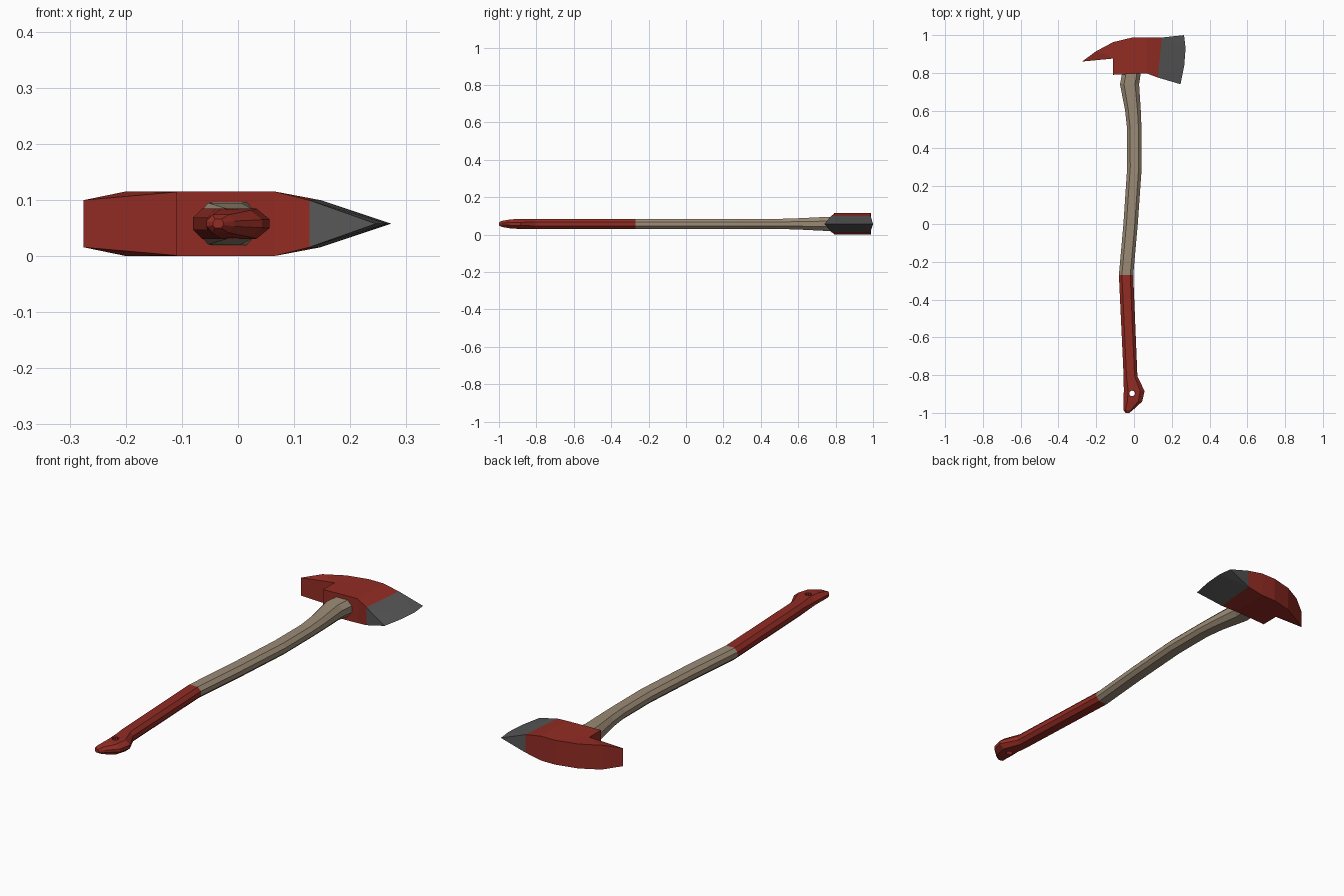
import bpy, bmesh, math

if "Cube" in bpy.data.objects:
    bpy.data.objects.remove(bpy.data.objects["Cube"])

MID = 0.0575  # height of the symmetry plane


def material(name, rgb):
    m = bpy.data.materials.new(name)
    m.diffuse_color = (*rgb, 1.0)
    m.use_nodes = True
    m.node_tree.nodes["Principled BSDF"].inputs["Base Color"].default_value = m.diffuse_color
    return m


RED = material("red paint", (0.29, 0.025, 0.017))
WOOD = material("pale wood", (0.33, 0.26, 0.18))
STEEL = material("dark steel", (0.095, 0.095, 0.095))


def finish(bm, name, mats):
    bmesh.ops.recalc_face_normals(bm, faces=bm.faces)
    mesh = bpy.data.meshes.new(name)
    bm.to_mesh(mesh)
    bm.free()
    for m in mats:
        mesh.materials.append(m)
    ob = bpy.data.objects.new(name, mesh)
    bpy.context.collection.objects.link(ob)
    return ob


def loft(name, sections, mat):
    """Eight-sided bar along y; section = y, left x, right x, half height, rim."""
    bm = bmesh.new()
    rings = []
    for y, xl, xr, h, rim in sections:
        c, w = (xl + xr) / 2, (xr - xl) / 2
        prof = [(1, -rim), (1, rim), (.58, 1), (-.58, 1),
                (-1, rim), (-1, -rim), (-.58, -1), (.58, -1)]
        rings.append([bm.verts.new((c + w * a, y, MID + h * b)) for a, b in prof])
    for r, s in zip(rings, rings[1:]):
        for i in range(8):
            j = (i + 1) % 8
            bm.faces.new((r[i], r[j], s[j], s[i]))
    bm.faces.new(rings[0])
    bm.faces.new(rings[-1])
    return finish(bm, name, [mat])


# Curved wooden shaft, flared where it enters the head
loft("shaft", [
    (-0.27, -0.080, -0.004, 0.027, .4),
    (0.00, -0.056, 0.020, 0.027, .4),
    (0.30, -0.036, 0.041, 0.027, .4),
    (0.50, -0.036, 0.040, 0.027, .4),
    (0.60, -0.047, 0.036, 0.030, .4),
    (0.74, -0.074, 0.027, 0.037, .4),
    (0.80, -0.063, 0.036, 0.039, .4),
    (0.88, -0.060, 0.036, 0.039, .4)], WOOD)

# Painted grip with a hooked end
grip = loft("grip", [
    (-1.000, -0.045, -0.026, 0.008, .3),
    (-0.985, -0.056, -0.006, 0.016, .3),
    (-0.940, -0.056, 0.043, 0.024, .3),
    (-0.885, -0.054, 0.056, 0.027, .3),
    (-0.805, -0.055, 0.018, 0.027, .4),
    (-0.270, -0.080, -0.004, 0.027, .4)], RED)

# Hanging hole through the end of the grip
bm = bmesh.new()
bmesh.ops.create_cone(bm, cap_ends=True, segments=10, radius1=0.015,
                      radius2=0.015, depth=0.2)
bmesh.ops.translate(bm, verts=bm.verts, vec=(-0.010, -0.897, MID))
cutter = finish(bm, "hole_cutter", [RED])
cutter.hide_render = True
mod = grip.modifiers.new("hole", 'BOOLEAN')
mod.operation = 'DIFFERENCE'
mod.solver = 'EXACT'
mod.object = cutter
bpy.context.view_layer.objects.active = grip
bpy.ops.object.modifier_apply(modifier="hole")
bpy.data.objects.remove(cutter)

# Head: outline points as x, y, half thickness
T = 0.0575
P = [(-0.275, 0.860, 0.042),                     # 0 spike tip
     (-0.200, 0.915, T), (-0.110, 0.963, T),     # 1, 2 spike back
     (-0.010, 0.987, T), (0.065, 0.988, T),      # 3, 4 poll
     (0.147, 0.987, 0.042),                      # 5 bit, top
     (0.265, 1.000, 0), (0.273, 0.930, 0),       # 6, 7 cutting edge
     (0.266, 0.840, 0), (0.246, 0.740, 0),       # 8, 9 cutting edge
     (0.127, 0.775, 0.042),                      # 10 bit, bottom
     (0.065, 0.798, T), (-0.110, 0.790, T),      # 11, 12 underside
     (-0.110, 0.876, T - 0.001)]                 # 13 notch
RED_CHEEK = [(0, 1, 13), (1, 2, 13), (2, 3, 13), (3, 4, 11, 12, 13), (4, 5, 10, 11)]
STEEL_CHEEK = [(5, 6, 7), (5, 7, 8, 10), (8, 9, 10)]

bm = bmesh.new()
up = [bm.verts.new((x, y, MID + h)) for x, y, h in P]
down = [bm.verts.new((x, y, MID - h)) if h else up[i]
        for i, (x, y, h) in enumerate(P)]
for slot, faces in enumerate((RED_CHEEK, STEEL_CHEEK)):
    for side in (up, down):
        for f in faces:
            bm.faces.new([side[i] for i in f]).material_index = slot
# Walls between the two cheeks
for i in range(len(P)):
    j = (i + 1) % len(P)
    ring = list(dict.fromkeys((up[i], up[j], down[j], down[i])))
    if len(ring) > 2:
        bm.faces.new(ring).material_index = 1 if i in (5, 9) else 0
finish(bm, "axe_head", [RED, STEEL])
